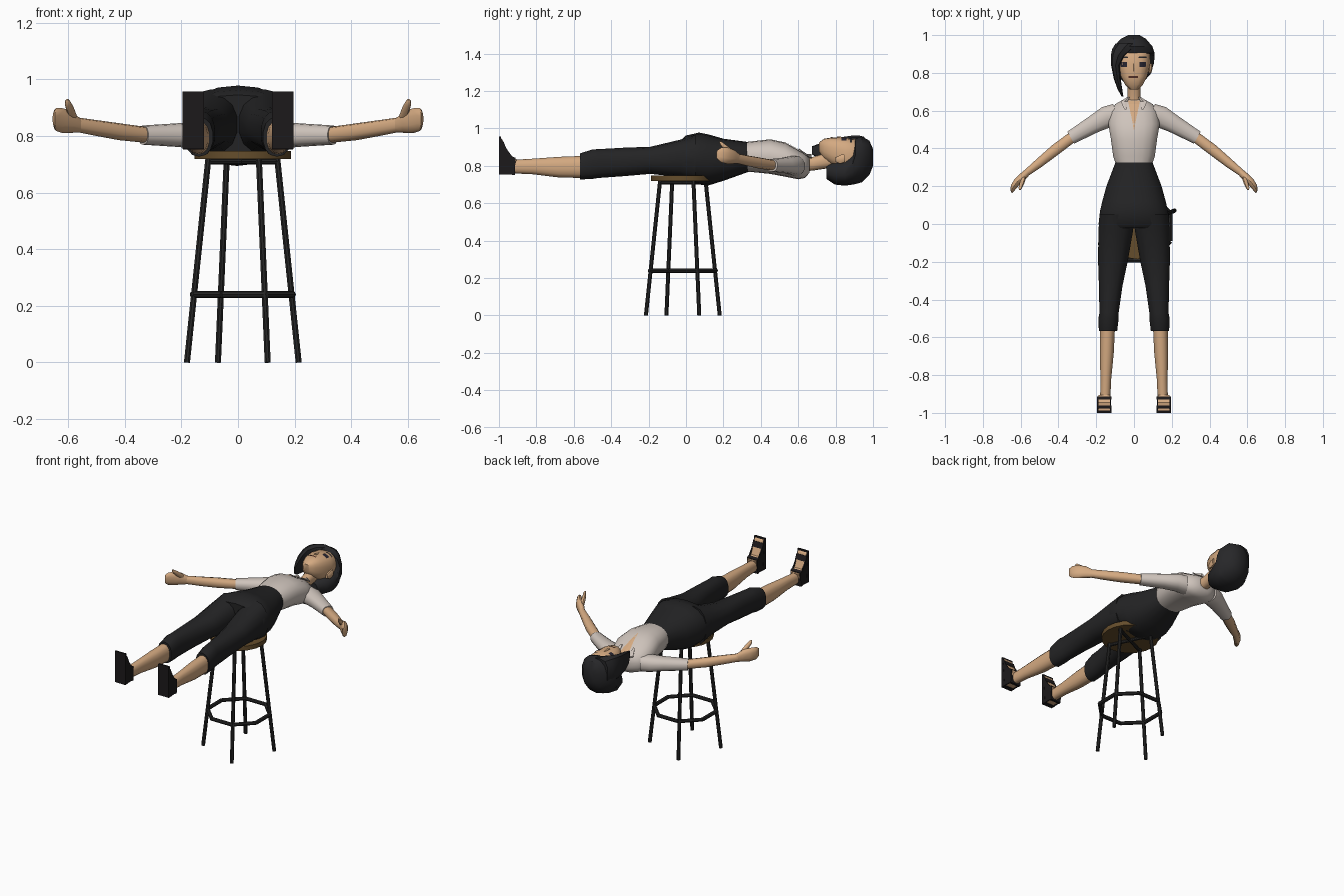
import bpy, bmesh, math
from mathutils import Vector
from mathutils.bvhtree import BVHTree


def mat(name, r, g, b):
    m = bpy.data.materials.new(name)
    m.diffuse_color = (r, g, b, 1)
    return m


SKIN = mat("skin", 0.66, 0.40, 0.22)
SHIRT = mat("shirt_cream", 0.62, 0.55, 0.50)
PANTS = mat("trousers_black", 0.017, 0.017, 0.018)
HAIR = mat("hair_black", 0.02, 0.02, 0.022)
SHOE = mat("sandal_black", 0.012, 0.010, 0.011)
METAL = mat("stool_metal", 0.02, 0.02, 0.02)
WOOD = mat("seat_wood", 0.13, 0.075, 0.025)
EYE = mat("eye_dark", 0.02, 0.018, 0.03)
LIP = mat("lip_brown", 0.09, 0.03, 0.02)


def finish(name, bm, material, smooth=50):
    bmesh.ops.recalc_face_normals(bm, faces=bm.faces[:])
    me = bpy.data.meshes.new(name)
    bm.to_mesh(me)
    bm.free()
    me.materials.append(material)
    ob = bpy.data.objects.new(name, me)
    bpy.context.collection.objects.link(ob)
    if smooth:
        bpy.ops.object.select_all(action='DESELECT')
        ob.select_set(True)
        bpy.context.view_layer.objects.active = ob
        bpy.ops.object.shade_smooth_by_angle(angle=math.radians(smooth))
    return ob


def loft(name, rings, material, u=(1, 0, 0), n=14, power=2.3, sx=1, smooth=50):
    """Skin rings (x, y, z, half width along u, half height along z)."""
    bm, loops, u = bmesh.new(), [], Vector(u)
    for x, y, z, ru, rv in rings:
        loop = []
        for i in range(n):
            a = 2 * math.pi * (i + 0.5) / n
            c, s = math.cos(a), math.sin(a)
            c = math.copysign(abs(c) ** (2 / power), c)
            s = math.copysign(abs(s) ** (2 / power), s)
            p = Vector((x, y, z)) + u * ru * c + Vector((0, 0, rv * s))
            loop.append(bm.verts.new((p.x * sx, p.y, p.z)))
        loops.append(loop)
    for a, b in zip(loops, loops[1:]):
        for i in range(n):
            bm.faces.new((a[i], a[(i + 1) % n], b[(i + 1) % n], b[i]))
    bm.faces.new(loops[0])
    bm.faces.new(loops[-1])
    return finish(name, bm, material, smooth)


def body(name, rows, material, **kw):
    """Loft along y from rows (y, x min, x max, z min, z max)."""
    return loft(name, [((a + b) / 2, y, (c + d) / 2, (b - a) / 2, (d - c) / 2)
                       for y, a, b, c, d in rows], material, **kw)


def sym(rows):
    return [(y, -w, w, a, b) for y, w, a, b in rows]


def prism(name, profile, x0, x1, material, sx=1):
    """Extrude a (y, z) profile across x."""
    bm = bmesh.new()
    ends = [[bm.verts.new((x * sx, y, z)) for y, z in profile] for x in (x0, x1)]
    n = len(profile)
    for e in ends:
        bm.faces.new(e)
    for i in range(n):
        bm.faces.new((ends[0][i], ends[0][(i + 1) % n], ends[1][(i + 1) % n], ends[1][i]))
    return finish(name, bm, material, 0)


def bar(name, p, q, r, material, n=8):
    p, q = Vector(p), Vector(q)
    bm = bmesh.new()
    bmesh.ops.create_cone(bm, cap_ends=True, segments=n, radius1=r, radius2=r, depth=(q - p).length)
    rot = (q - p).to_track_quat('Z', 'Y')
    for v in bm.verts:
        v.co = rot @ v.co + (p + q) / 2
    return finish(name, bm, material, 40)


def decal(name, target, rows, material, lift=0.004):
    """Thin patch laid on top of a part, rows (y, x min, x max)."""
    tree = BVHTree.FromObject(target, bpy.context.evaluated_depsgraph_get())
    bm, grid = bmesh.new(), []
    for y, x0, x1 in rows:
        line = []
        for t in (0, 0.5, 1):
            x = x0 + (x1 - x0) * t
            hit = tree.ray_cast(Vector((x, y, 2)), Vector((0, 0, -1)))[0]
            line.append(bm.verts.new((x, y, (hit.z if hit else 0.84) + lift)))
        grid.append(line)
    # Rows run towards +y, so this winding faces up
    for a, b in zip(grid, grid[1:]):
        for i in range(2):
            bm.faces.new((a[i], a[i + 1], b[i + 1], b[i]))
    me = bpy.data.meshes.new(name)
    bm.to_mesh(me)
    bm.free()
    me.materials.append(material)
    bpy.context.collection.objects.link(bpy.data.objects.new(name, me))


# Stool: seat, splayed legs, octagonal foot ring, cross braces
C = Vector((0.017, -0.017, 0))
bar("seat", C + Vector((0, 0, 0.718)), C + Vector((0, 0, 0.747)), 0.17, WOOD, 20)


def around(r, deg, z):
    a = math.radians(deg)
    return C + Vector((r * math.cos(a), r * math.sin(a), z))


for k in range(4):
    bar("stool_leg", around(0.216, 24 + 90 * k, 0), around(0.134, 25 + 90 * k, 0.722), 0.0115, METAL)
for k in range(8):
    bar("foot_ring", around(0.19, 22.5 + 45 * k, 0.24), around(0.19, 67.5 + 45 * k, 0.24), 0.012, METAL)
for k in range(2):
    bar("seat_brace", around(0.135, 25 + 90 * k, 0.709), around(0.135, 205 + 90 * k, 0.709), 0.01, METAL)

# Trousers: hips and waist
body("trouser_hips", sym([(-0.02, 0.185, 0.74, 0.945), (0.0, 0.19, 0.725, 0.962),
                          (0.07, 0.182, 0.70, 0.978), (0.12, 0.17, 0.695, 0.968),
                          (0.2, 0.148, 0.72, 0.945), (0.335, 0.096, 0.768, 0.927)]), PANTS, n=18)

# Shirt torso, neck, open neckline
shirt = body("shirt", sym([(0.325, 0.1, 0.768, 0.928), (0.36, 0.112, 0.766, 0.932),
                           (0.45, 0.124, 0.757, 0.942), (0.53, 0.138, 0.742, 0.925),
                           (0.6, 0.128, 0.728, 0.885), (0.635, 0.1, 0.735, 0.866),
                           (0.66, 0.055, 0.762, 0.843)]), SHIRT, n=18)
body("neck", sym([(0.62, 0.04, 0.77, 0.845), (0.68, 0.034, 0.775, 0.848),
                  (0.78, 0.036, 0.79, 0.88)]), SKIN)
decal("neckline", shirt, [(0.5, -0.002, 0.002), (0.55, -0.01, 0.01), (0.6, -0.021, 0.021),
                          (0.635, -0.028, 0.028), (0.655, -0.032, 0.032)], SKIN)

# Head with face details
head = body("head", sym([(0.712, 0.022, 0.875, 0.925), (0.738, 0.048, 0.835, 0.945),
                         (0.78, 0.07, 0.805, 0.952), (0.85, 0.088, 0.77, 0.95),
                         (0.92, 0.085, 0.76, 0.94), (0.97, 0.05, 0.78, 0.9)]),
            SKIN, n=18, power=2.6)
for side in (-1, 1):
    x = -0.004 + 0.05 * side
    decal("eye", head, [(0.832, x - 0.016, x + 0.016), (0.858, x - 0.018, x + 0.018)], EYE)
    decal("eyebrow", head, [(0.878, x - 0.022, x + 0.022), (0.888, x - 0.02, x + 0.02)], HAIR)
decal("mouth", head, [(0.774, -0.028, 0.022), (0.783, -0.028, 0.022)], LIP)
body("nose", [(0.808, -0.014, 0.008, 0.94, 0.958), (0.85, -0.007, 0.001, 0.94, 0.953)], SKIN, n=6)
for sx in (-1, 1):
    body("ear", [(0.80, 0.075, 0.092, 0.82, 0.845), (0.825, 0.075, 0.1, 0.81, 0.86),
                 (0.85, 0.078, 0.1, 0.82, 0.865)], SKIN, n=8, sx=sx)

# Hair: bob covering the back and crown, plus a swept fringe on one side
body("hair_bob", [(0.75, -0.055, 0.05, 0.73, 0.80), (0.795, -0.095, 0.09, 0.70, 0.825),
                  (0.85, -0.115, 0.108, 0.694, 0.84), (0.893, -0.122, 0.112, 0.70, 0.88),
                  (0.905, -0.12, 0.112, 0.702, 0.945), (0.94, -0.108, 0.1, 0.712, 0.957),
                  (0.98, -0.072, 0.065, 0.75, 0.935), (1.0, -0.03, 0.03, 0.80, 0.89)],
     HAIR, n=14, smooth=35)
body("hair_fringe", [(0.675, -0.066, -0.056, 0.86, 0.905), (0.715, -0.088, -0.062, 0.835, 0.92),
                     (0.77, -0.108, -0.07, 0.82, 0.94), (0.84, -0.122, -0.074, 0.81, 0.955),
                     (0.89, -0.124, -0.045, 0.80, 0.962), (0.925, -0.118, 0.0, 0.79, 0.962),
                     (0.955, -0.1, 0.035, 0.78, 0.955)], HAIR, n=10, power=3, smooth=35)

ACROSS = (0.5, 0.866, 0)  # horizontal direction across the arm
for sx in (1, -1):
    # Collar flap
    loft("collar", [(0.03, 0.672, 0.85, 0.008, 0.012), (0.052, 0.648, 0.856, 0.02, 0.006),
                    (0.045, 0.605, 0.888, 0.006, 0.004)], SHIRT, n=6, sx=sx, smooth=0)
    # Arm: sleeve, forearm, hand, thumb
    loft("sleeve", [(0.08, 0.58, 0.8, 0.065, 0.055), (0.14, 0.568, 0.803, 0.06, 0.05),
                    (0.21, 0.53, 0.803, 0.049, 0.042), (0.335, 0.457, 0.803, 0.037, 0.034)],
         SHIRT, u=ACROSS, sx=sx)
    loft("forearm", [(0.32, 0.465, 0.803, 0.03, 0.028), (0.42, 0.39, 0.815, 0.031, 0.03),
                     (0.5, 0.325, 0.828, 0.026, 0.028), (0.57, 0.27, 0.84, 0.019, 0.026)],
         SKIN, u=ACROSS, n=10, sx=sx)
    loft("hand", [(0.56, 0.278, 0.838, 0.019, 0.026), (0.59, 0.25, 0.85, 0.022, 0.039),
                  (0.62, 0.222, 0.854, 0.022, 0.044), (0.643, 0.19, 0.858, 0.018, 0.04),
                  (0.65, 0.17, 0.86, 0.009, 0.025)], SKIN, u=ACROSS, n=10, sx=sx)
    loft("thumb", [(0.583, 0.25, 0.865, 0.014, 0.02), (0.593, 0.215, 0.895, 0.013, 0.018),
                   (0.602, 0.19, 0.917, 0.01, 0.013), (0.604, 0.18, 0.925, 0.004, 0.006)],
         SKIN, n=8, sx=sx)

    # Leg: cropped trouser leg with cuff, calf
    body("trouser_leg", [(0.05, 0.0, 0.184, 0.715, 0.965), (-0.03, 0.002, 0.19, 0.74, 0.94),
                         (-0.19, 0.03, 0.192, 0.757, 0.902), (-0.33, 0.06, 0.187, 0.745, 0.897),
                         (-0.47, 0.08, 0.184, 0.735, 0.889), (-0.5, 0.08, 0.19, 0.73, 0.888),
                         (-0.567, 0.088, 0.187, 0.727, 0.866)], PANTS, sx=sx)
    body("calf", [(-0.55, 0.1, 0.18, 0.735, 0.853), (-0.68, 0.106, 0.182, 0.738, 0.848),
                  (-0.82, 0.12, 0.178, 0.755, 0.838), (-0.93, 0.125, 0.18, 0.76, 0.832)],
         SKIN, sx=sx)
    # Foot pointing upward in a strapped sandal
    prism("foot", [(-0.905, 0.835), (-0.945, 0.852), (-0.982, 0.94), (-0.992, 0.952),
                   (-0.992, 0.758), (-0.925, 0.758)], 0.127, 0.188, SKIN, sx)
    prism("sandal_sole", [(-1, 0.957), (-0.989, 0.957), (-0.98, 0.87), (-0.972, 0.753),
                          (-1, 0.753)], 0.12, 0.196, SHOE, sx)
    for x in (0.121, 0.188):
        prism("sandal_side", [(-0.99, 0.95), (-0.955, 0.885), (-0.918, 0.835), (-0.915, 0.755),
                              (-0.99, 0.753)], x, x + 0.007, SHOE, sx)
    prism("ankle_strap", [(-0.912, 0.843), (-0.93, 0.851), (-0.93, 0.752), (-0.915, 0.752)],
          0.12, 0.195, SHOE, sx)
    prism("toe_strap", [(-0.99, 0.93), (-0.976, 0.93), (-0.962, 0.897), (-0.99, 0.885)],
          0.12, 0.195, SHOE, sx)
